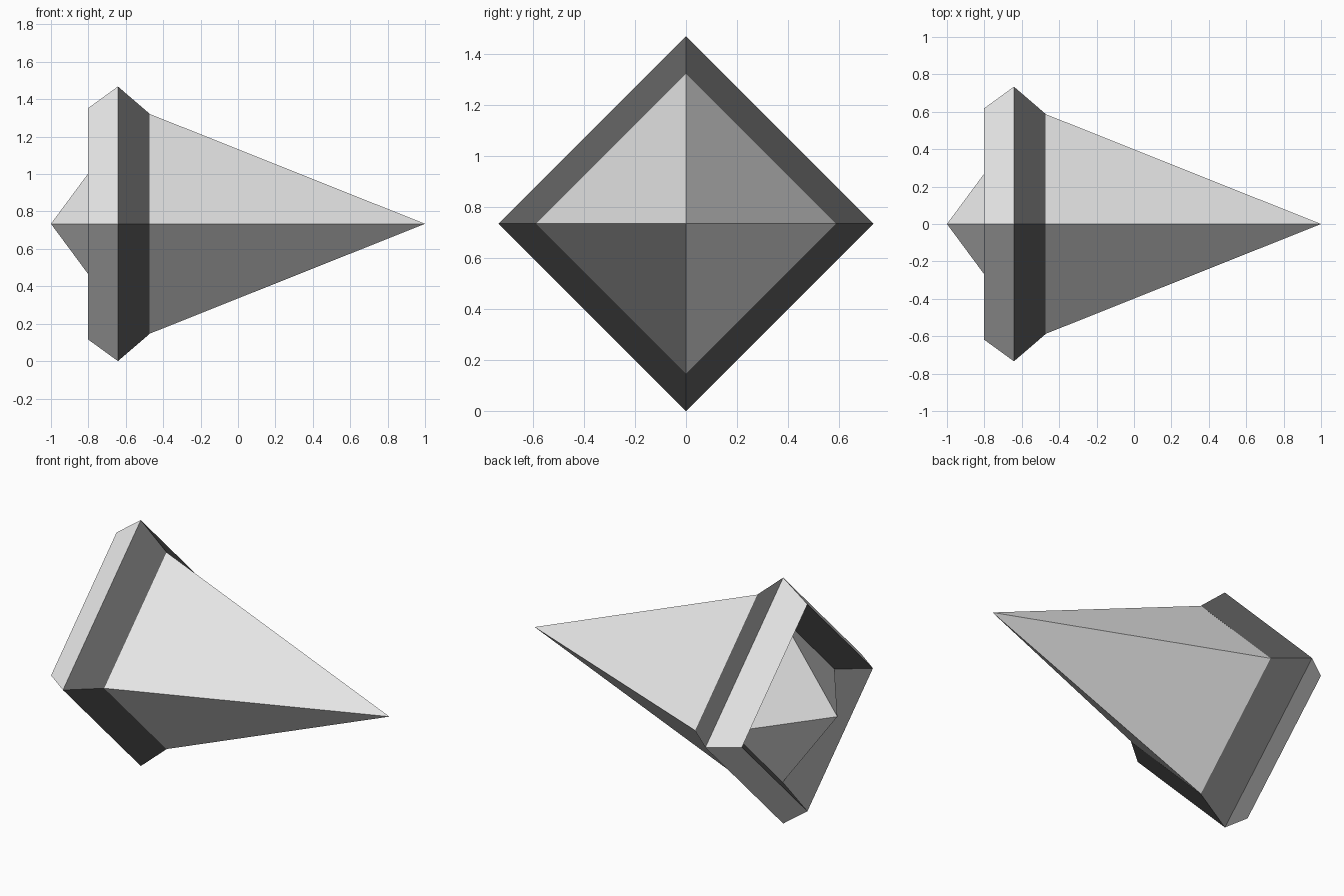
import bpy, bmesh, math

if "Cube" in bpy.data.objects:
    bpy.data.objects.remove(bpy.data.objects["Cube"])

CENTRE_Z = 0.734
SIDES = 4


def material(name, value):
    m = bpy.data.materials.new(name)
    m.diffuse_color = (value, value, value, 1)
    m.use_nodes = True
    m.node_tree.nodes["Principled BSDF"].inputs["Base Color"].default_value = m.diffuse_color
    return m


light = material("light grey", 0.8)
dark = material("dark grey", 0.12)


def lathe_x(name, profile, mats, band_mats, closed=False):
    """Turn an (x, radius) profile about the x axis with four flat sides."""
    bm = bmesh.new()
    rings = []
    for x, r in profile:
        n = SIDES if r > 0 else 1
        rings.append([bm.verts.new((x, r * math.cos(k * math.tau / SIDES),
                                    CENTRE_Z + r * math.sin(k * math.tau / SIDES)))
                      for k in range(n)])
    count = len(rings) if closed else len(rings) - 1
    for j in range(count):
        a, b = rings[j], rings[(j + 1) % len(rings)]
        for k in range(SIDES):
            q = (k + 1) % SIDES
            corners = [a[k % len(a)], a[q % len(a)], b[q % len(b)], b[k % len(b)]]
            face = bm.faces.new(list(dict.fromkeys(corners)))
            face.material_index = band_mats[j]
    bmesh.ops.recalc_face_normals(bm, faces=bm.faces)
    mesh = bpy.data.meshes.new(name)
    bm.to_mesh(mesh)
    bm.free()
    for m in mats:
        mesh.materials.append(m)
    obj = bpy.data.objects.new(name, mesh)
    bpy.context.collection.objects.link(obj)
    return obj


# Long pointed body with a short pyramid at the back
lathe_x("body", [(-1, 0), (-0.544, 0.616), (1, 0)], [light], [0, 0])

# Square collar: light outer back band, dark front and inner bands
lathe_x("collar",
        [(-0.802, 0.618), (-0.642, 0.734), (-0.472, 0.588), (-0.64, 0.489)],
        [light, dark], [0, 1, 1, 1], closed=True)
